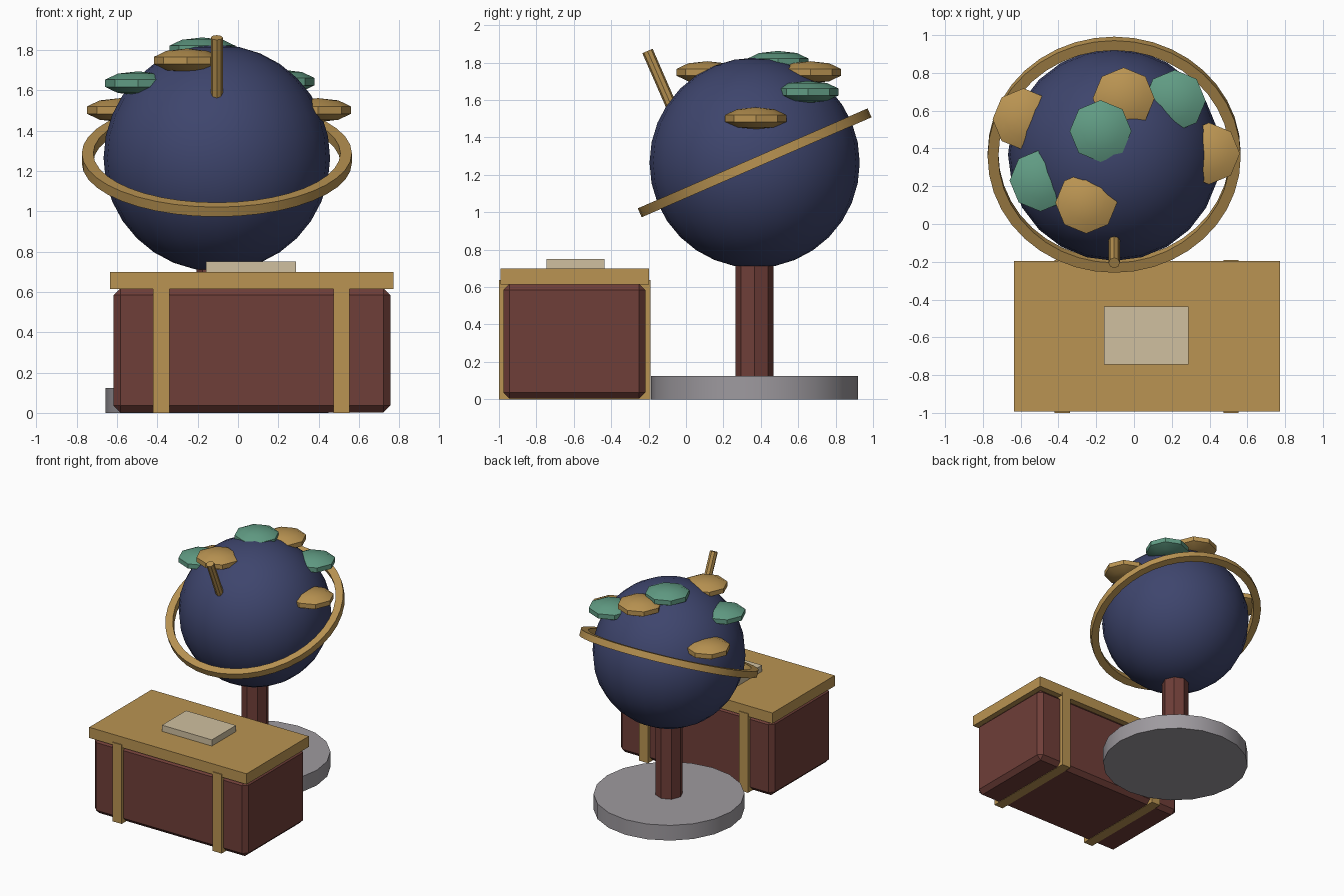
import bpy, bmesh, math
from mathutils import Vector

if "Cube" in bpy.data.objects:
    bpy.data.objects.remove(bpy.data.objects["Cube"])


def material(name, r, g, b):
    """Flat colour given as 0-255 sRGB, stored as linear."""
    lin = [((c / 255 + 0.055) / 1.055) ** 2.4 for c in (r, g, b)]
    m = bpy.data.materials.new(name)
    m.diffuse_color = (*lin, 1)
    m.use_nodes = True
    m.node_tree.nodes["Principled BSDF"].inputs["Base Color"].default_value = m.diffuse_color
    return m


NAVY = material("navy", 62, 69, 109)
GOLD = material("brass", 186, 148, 82)
TEAL = material("sea green", 97, 156, 132)
BROWN = material("red brown", 111, 62, 56)
GREY = material("stone grey", 158, 154, 159)
PAPER = material("parchment", 208, 192, 160)


def finish(name, mat, smooth=None):
    ob = bpy.context.object
    ob.name = name
    ob.data.materials.append(mat)
    if smooth:
        bpy.ops.object.shade_smooth_by_angle(angle=math.radians(smooth))
    return ob


def box(name, mat, x, y, z, bevel=0):
    """Box from (min, max) pairs, with an optional chamfer."""
    bpy.ops.mesh.primitive_cube_add(size=1)
    ob = finish(name, mat)
    for v in ob.data.vertices:
        v.co = [(a + b) / 2 + c * (b - a) for c, (a, b) in zip(v.co, (x, y, z))]
    if bevel:
        mod = ob.modifiers.new("chamfer", 'BEVEL')
        mod.width, mod.segments = bevel, 1
    return ob


def rod(name, mat, start, end, radius, sides, smooth=None):
    start, end = Vector(start), Vector(end)
    d = end - start
    bpy.ops.mesh.primitive_cylinder_add(
        vertices=sides, radius=radius, depth=d.length, location=(start + end) / 2,
        rotation=d.to_track_quat('Z', 'Y').to_euler())
    return finish(name, mat, smooth)


# Globe, stand and base
GX, GY, GZ, R = -0.105, 0.367, 1.264, 0.562
TILT = math.radians(23.5)
bpy.ops.mesh.primitive_uv_sphere_add(segments=24, ring_count=16, radius=R,
                                     location=(GX, GY, GZ))
finish("globe", NAVY, 40)
rod("stand_base", GREY, (GX, GY, 0), (GX, GY, 0.123), 0.553, 20, 30)
rod("stand_pole", BROWN, (GX, GY, 0.12), (GX, GY, 0.76), 0.102, 8)

# Axis pin
rod("axis_pin", GOLD, (GX, -0.07, 1.55), (GX, -0.206, 1.862), 0.03, 8)

# Tilted ring: rectangular section swept around the globe
bm = bmesh.new()
section = [(0.613, -0.026), (0.670, -0.026), (0.670, 0.026), (0.613, 0.026)]
N = 40
loops = []
for i in range(N):
    a = 2 * math.pi * i / N
    loops.append([bm.verts.new((r * math.cos(a), r * math.sin(a), z)) for r, z in section])
for i in range(N):
    p, q = loops[i], loops[(i + 1) % N]
    for k in range(4):
        bm.faces.new((p[k], q[k], q[(k + 1) % 4], p[(k + 1) % 4]))
bmesh.ops.recalc_face_normals(bm, faces=bm.faces)
mesh = bpy.data.meshes.new("globe_ring")
bm.to_mesh(mesh)
bm.free()
ring = bpy.data.objects.new("globe_ring", mesh)
bpy.context.collection.objects.link(ring)
ring.location = (GX, GY, GZ)
ring.rotation_euler.x = TILT
bpy.ops.object.select_all(action='DESELECT')
ring.select_set(True)
bpy.context.view_layer.objects.active = ring
finish("globe_ring", GOLD, 30)

# Land patches: flattened low-poly blobs
patches = [
    (-0.177, 0.492, 1.803, TEAL), (-0.253, 0.113, 1.748, GOLD),
    (-0.055, 0.665, 1.748, GOLD), (0.216, 0.652, 1.643, TEAL),
    (-0.495, 0.230, 1.635, TEAL), (-0.585, 0.555, 1.502, GOLD),
    (0.397, 0.373, 1.502, GOLD),
]
for i, (x, y, z, mat) in enumerate(patches, 1):
    bpy.ops.mesh.primitive_uv_sphere_add(segments=8, ring_count=5, radius=0.172,
                                         location=(x, y, z), scale=(1, 1, 0.345))
    finish(f"land_patch_{i}", mat, 30)

# Chest body, lid, straps and document
box("chest_body", BROWN, (-0.618, 0.756), (-0.977, -0.217), (0.003, 0.618), 0.034)
box("chest_lid", GOLD, (-0.635, 0.772), (-0.993, -0.197), (0.614, 0.70))
for side, x0 in (("left", -0.421), ("right", 0.473)):
    box(f"chest_strap_{side}", GOLD, (x0, x0 + 0.081), (-1.0, -0.191), (0, 0.638))
box("document", PAPER, (-0.158, 0.288), (-0.745, -0.437), (0.695, 0.75))
